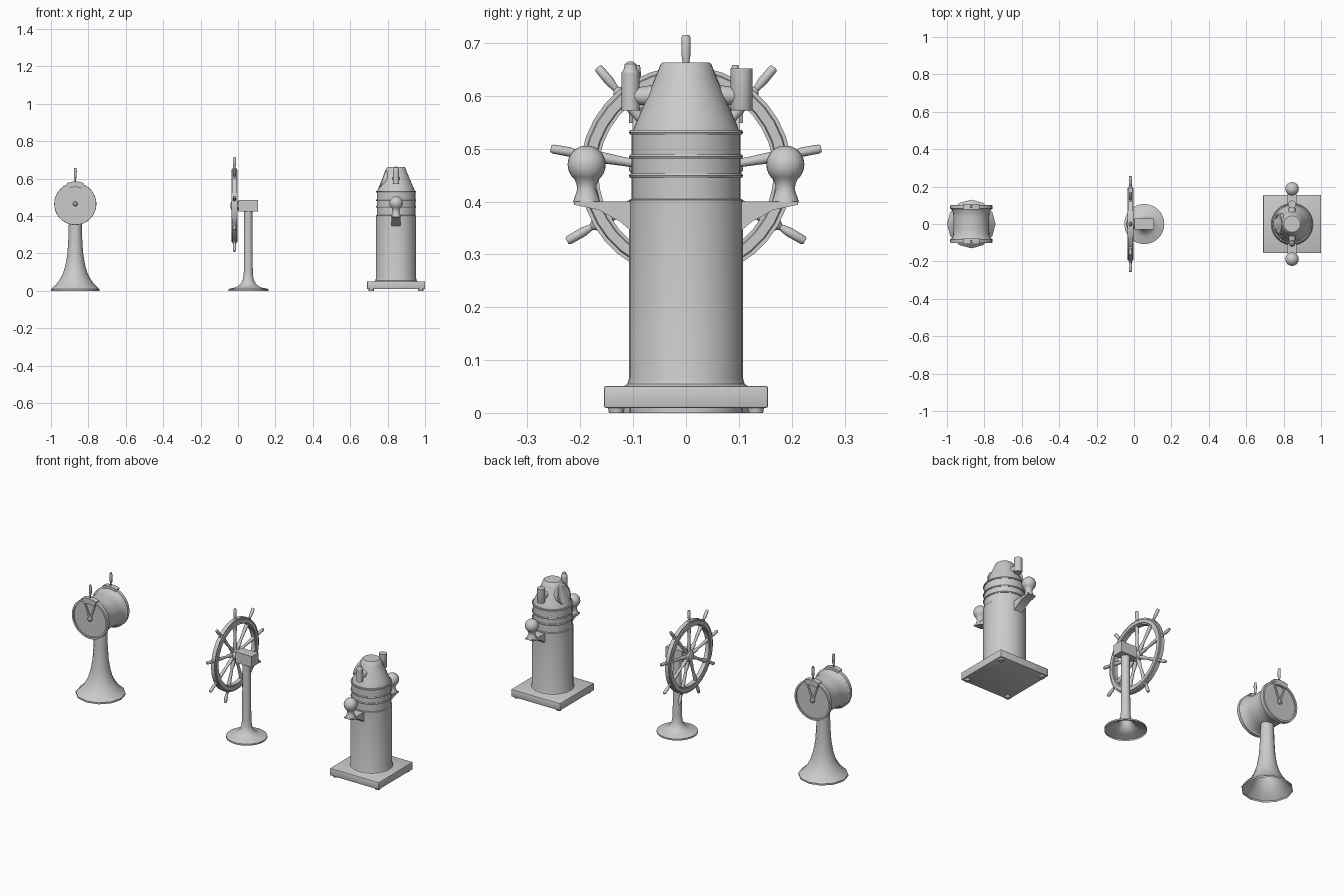
import bpy, bmesh
from math import pi, sin, cos, radians
from mathutils import Vector, Matrix

if "Cube" in bpy.data.objects:
    bpy.data.objects.remove(bpy.data.objects["Cube"])


def make(name, bm):
    bmesh.ops.recalc_face_normals(bm, faces=bm.faces)
    me = bpy.data.meshes.new(name)
    bm.to_mesh(me)
    bm.free()
    ob = bpy.data.objects.new(name, me)
    bpy.context.collection.objects.link(ob)
    return ob


def lathe(name, profile, loc, n=32, axis=(0, 0, 1), cap0=True, cap1=True, closed=False):
    """Revolve (radius, height) points around an axis through loc."""
    bm = bmesh.new()
    rot = Vector((0, 0, 1)).rotation_difference(Vector(axis)).to_matrix()
    loc = Vector(loc)
    rings = []
    for r, h in profile:
        rings.append([bm.verts.new(loc + rot @ Vector((r * cos(2 * pi * i / n), r * sin(2 * pi * i / n), h)))
                      for i in range(n)])
    pairs = list(zip(rings, rings[1:]))
    if closed:
        pairs.append((rings[-1], rings[0]))
    for a, b in pairs:
        for i in range(n):
            j = (i + 1) % n
            bm.faces.new((a[i], a[j], b[j], b[i]))
    if cap0 and not closed:
        bm.faces.new(rings[0])
    if cap1 and not closed:
        bm.faces.new(rings[-1])
    return make(name, bm)


def box(name, loc, size, bevel=0.0):
    bm = bmesh.new()
    bmesh.ops.create_cube(bm, size=1, matrix=Matrix.Translation(loc) @ Matrix.Diagonal((*size, 1)))
    if bevel:
        bmesh.ops.bevel(bm, geom=bm.edges[:], offset=bevel, segments=2, affect='EDGES', profile=0.5)
    return make(name, bm)


def prism(name, pts, extrude):
    """Extrude a planar polygon of 3D points along a vector."""
    bm = bmesh.new()
    f = bm.faces.new([bm.verts.new(p) for p in pts])
    out = bmesh.ops.extrude_face_region(bm, geom=[f])
    bmesh.ops.translate(bm, vec=extrude, verts=[v for v in out['geom'] if isinstance(v, bmesh.types.BMVert)])
    return make(name, bm)


# ---------- engine telegraph ----------
TX, TZ = -0.87, 0.465
lathe("telegraph_pedestal", [(0.13, 0), (0.13, 0.009), (0.12, 0.018), (0.103, 0.034), (0.083, 0.06),
                             (0.065, 0.095), (0.052, 0.14), (0.042, 0.2), (0.037, 0.28), (0.034, 0.385)],
      (TX, 0, 0), 12, cap0=False)
half = [(0.102, 0.094), (0.102, 0.101), (0.112, 0.101), (0.113, 0.082), (0.106, 0.078), (0.097, 0.06), (0.095, 0.03)]
lathe("telegraph_drum", half + [(r, -h) for r, h in reversed(half)], (TX, 0, TZ), 32, (0, 1, 0))
for s, side in ((-1, "front"), (1, "back")):
    y = 0.094 * s
    lathe(f"telegraph_{side}_hub", [(0.013, 0), (0.013, 0.008), (0.007, 0.014)], (TX, y, TZ), 16, (0, s, 0))
    # pointers in a V
    for k in (-1, 1):
        d = Vector((0.036 * k, 0, 0.096))
        n = Vector((d.z, 0, -d.x)).normalized()
        c = Vector((TX, y, TZ))
        prism(f"telegraph_{side}_pointer", [c + n * 0.006, c + d + n * 0.003, c + d - n * 0.003, c - n * 0.006],
              (0, 0.006 * s, 0))
    # curved saddle and upright lever
    arc = [radians(68 + 44 * i / 8) for i in range(9)]
    pts = [(TX + 0.12 * cos(a), 0.078 * s, TZ + 0.12 * sin(a)) for a in arc]
    pts += [(TX + 0.09 * cos(a), 0.078 * s, TZ + 0.09 * sin(a)) for a in reversed(arc)]
    prism(f"telegraph_{side}_saddle", pts, (0, 0.03 * s, 0))
    lathe(f"telegraph_{side}_lever", [(0.004, 0.57), (0.004, 0.6), (0.007, 0.605), (0.008, 0.64), (0.006, 0.658)],
          (TX, 0.093 * s, 0), 12)

# ---------- steering wheel ----------
WX, WZ = -0.019, 0.455
wc = Vector((WX, 0, WZ))
lathe("wheel_rim", [(0.166, -0.012), (0.172, -0.012), (0.174, -0.016), (0.192, -0.016), (0.194, -0.011), (0.201, -0.011),
                    (0.201, 0.011), (0.194, 0.011), (0.192, 0.016), (0.174, 0.016), (0.172, 0.012), (0.166, 0.012)],
      wc, 36, (1, 0, 0), closed=True)
lathe("wheel_hub", [(0.014, -0.02), (0.026, -0.015), (0.03, -0.008), (0.03, 0.008), (0.022, 0.022)], wc, 24, (1, 0, 0))
for i in range(9):
    a = radians(90 + 40 * i)
    lathe("wheel_spoke", [(0.008, 0.02), (0.011, 0.06), (0.007, 0.08), (0.009, 0.13), (0.011, 0.168), (0.011, 0.2),
                          (0.006, 0.207), (0.009, 0.225), (0.0085, 0.256), (0.006, 0.26)],
          wc, 12, (0, cos(a), sin(a)))
SX = 0.055
lathe("wheel_stand", [(0.107, 0), (0.107, 0.009), (0.1, 0.012), (0.07, 0.018), (0.05, 0.029), (0.036, 0.045),
                      (0.028, 0.065), (0.024, 0.1), (0.022, 0.43)], (SX, 0, 0), 32, cap0=False)
box("wheel_gear_box", (0.056, 0, 0.455), (0.104, 0.06, 0.062))

# ---------- compass binnacle ----------
BX = 0.845
box("binnacle_base", (BX, 0, 0.03), (0.31, 0.31, 0.042), 0.004)
for i in (-1, 1):
    for j in (-1, 1):
        lathe("binnacle_foot", [(0.014, 0), (0.016, 0.012)], (BX + 0.132 * i, 0.132 * j, 0), 16)
lathe("binnacle_body", [(0.118, 0.05), (0.111, 0.055), (0.108, 0.065), (0.108, 0.403), (0.103, 0.405), (0.103, 0.53)],
      (BX, 0, 0), 32)
for z in (0.449, 0.485, 0.531):
    lathe("binnacle_ring", [(0.1, z - 0.004), (0.106, z - 0.004), (0.108, z), (0.106, z + 0.004), (0.1, z + 0.004)],
          (BX, 0, 0), 32)
lathe("binnacle_hood", [(0.101, 0.53), (0.098, 0.542), (0.09, 0.56), (0.073, 0.6), (0.056, 0.64), (0.048, 0.66),
                        (0.044, 0.663)], (BX, 0, 0), 32)
# round sight window on the side of the hood
lathe("binnacle_window", [(0.056, -0.06), (0.056, 0), (0.049, 0.003), (0.049, -0.002)],
      (BX - 0.072, 0, 0.596), 32, (-0.94, 0, 0.34))
for s, side in ((-1, "left"), (1, "right")):
    # bracket and compensating sphere on its neck
    prism(f"binnacle_{side}_bracket", [(BX - 0.025, s * y, z) for y, z in
                                       ((0.09, 0.4), (0.212, 0.4), (0.212, 0.394), (0.165, 0.384), (0.125, 0.362),
                                        (0.106, 0.346), (0.09, 0.346))], (0.05, 0, 0))
    ball = [(0.036 * cos(radians(t)), 0.47 + 0.036 * sin(radians(t))) for t in range(-50, 90, 10)]
    lathe(f"binnacle_{side}_sphere", [(0.026, 0.398), (0.023, 0.408), (0.018, 0.422), (0.019, 0.432)] + ball,
          (BX, 0.188 * s, 0), 24)
    # lamp holder arm
    lathe(f"binnacle_{side}_lamp_arm", [(0.024, 0.04), (0.014, 0.105)], (BX, 0, 0.6), 16, (0, s, 0))
lathe("binnacle_right_lamp", [(0.019, 0.572), (0.021, 0.576), (0.021, 0.652)], (BX, 0.105, 0), 24)
lathe("binnacle_left_lamp", [(0.017, 0.572), (0.017, 0.644), (0.013, 0.65), (0.011, 0.66), (0.004, 0.665)],
      (BX, -0.105, 0), 24)

# ---------- smooth shading with sharp edges kept ----------
for ob in bpy.context.scene.objects:
    ob.select_set(True)
    bpy.context.view_layer.objects.active = ob
bpy.ops.object.shade_smooth_by_angle(angle=radians(32))
